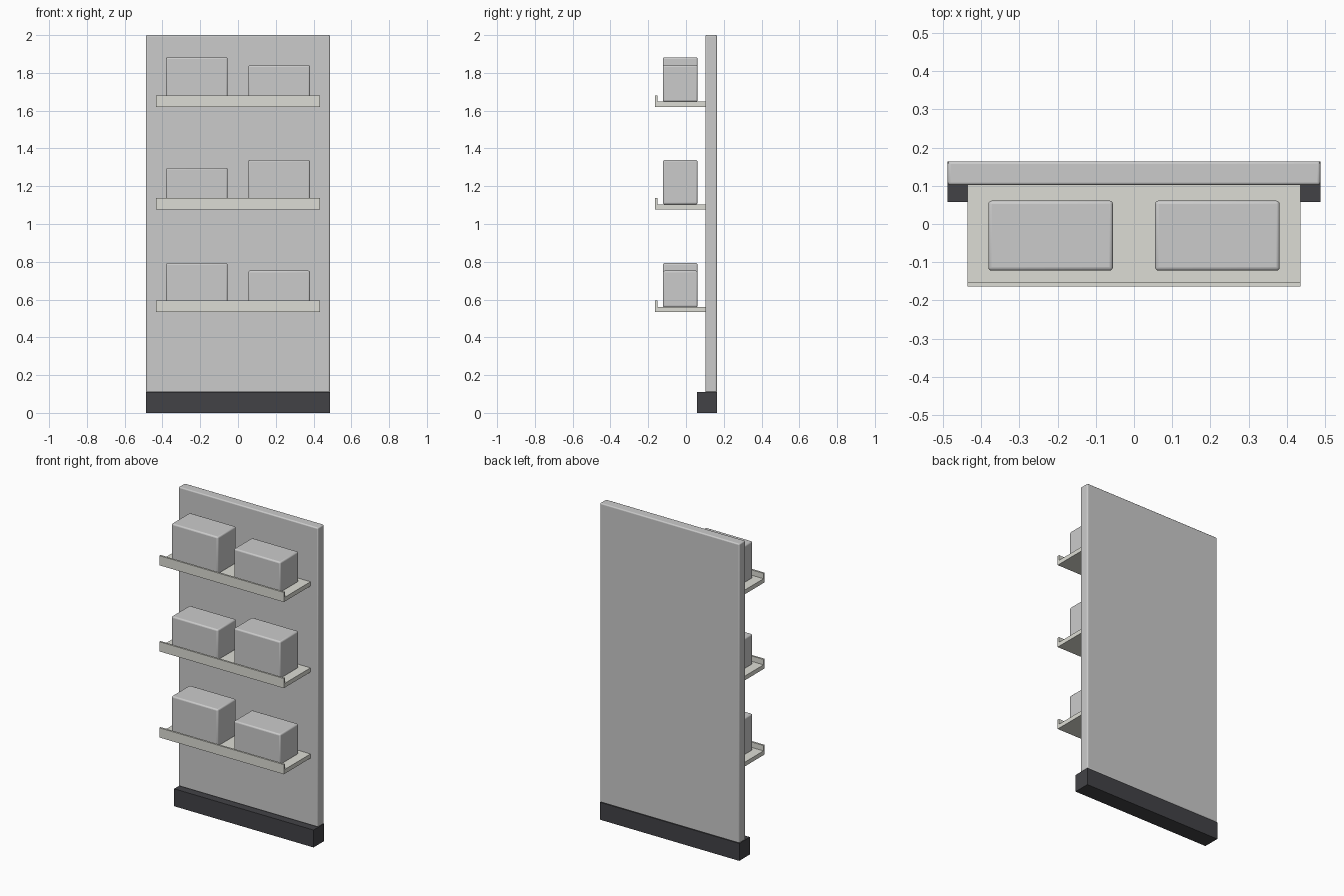
import bpy, bmesh
from mathutils import Vector

if "Cube" in bpy.data.objects:
    bpy.data.objects.remove(bpy.data.objects["Cube"])


def material(name, rgb):
    m = bpy.data.materials.new(name)
    m.diffuse_color = (*rgb, 1)
    m.use_nodes = True
    m.node_tree.nodes["Principled BSDF"].inputs["Base Color"].default_value = m.diffuse_color
    return m


def finish(name, bm, mat=None, bevel=0.0):
    mesh = bpy.data.meshes.new(name)
    bmesh.ops.recalc_face_normals(bm, faces=bm.faces)
    bm.to_mesh(mesh)
    bm.free()
    ob = bpy.data.objects.new(name, mesh)
    bpy.context.collection.objects.link(ob)
    if mat:
        mesh.materials.append(mat)
    if bevel:
        mod = ob.modifiers.new("rounded_edges", "BEVEL")
        mod.width, mod.segments = bevel, 3
        bpy.ops.object.select_all(action="DESELECT")
        ob.select_set(True)
        bpy.context.view_layer.objects.active = ob
        bpy.ops.object.shade_smooth_by_angle()
    return ob


def box(name, lo, hi, mat=None, bevel=0.0):
    lo, hi = Vector(lo), Vector(hi)
    bm = bmesh.new()
    bmesh.ops.create_cube(bm, size=1)
    for v in bm.verts:
        v.co = (lo + hi) / 2 + v.co * (hi - lo)
    return finish(name, bm, mat, bevel)


def extrude_x(name, profile, half, mat):
    bm = bmesh.new()
    face = bm.faces.new([bm.verts.new((-half, y, z)) for y, z in profile])
    ext = bmesh.ops.extrude_face_region(bm, geom=[face])["geom"]
    # keep the start cap so the solid stays closed
    verts = [g for g in ext if isinstance(g, bmesh.types.BMVert)]
    bmesh.ops.translate(bm, verts=verts, vec=(2 * half, 0, 0))
    return finish(name, bm, mat)


dark = material("dark_plinth", (0.055, 0.055, 0.062))
pale = material("pale_shelf", (0.72, 0.72, 0.66))

# Back panel and plinth
W = 0.487
box("back_panel", (-W, 0.102, 0.11), (W, 0.164, 2.0), bevel=0.007)
box("plinth", (-W, 0.058, 0), (W, 0.164, 0.11), dark)

# Shelves with a front lip, each holding two boxes (left height, right height)
heights = [(0.233, 0.193), (0.193, 0.235), (0.235, 0.193)]
for i, (left, right) in enumerate(heights):
    z = 0.533 + i * 0.5437
    top = z + 0.027
    extrude_x(f"shelf_{i + 1}", [(0.104, z), (-0.164, z), (-0.164, z + 0.061),
                                 (-0.152, z + 0.061), (-0.152, top), (0.104, top)], 0.435, pale)
    for side, x, h in (("left", -0.218, left), ("right", 0.218, right)):
        box(f"display_box_{side}_{i + 1}", (x - 0.163, -0.122, top),
            (x + 0.163, 0.061, top + h), bevel=0.009)
